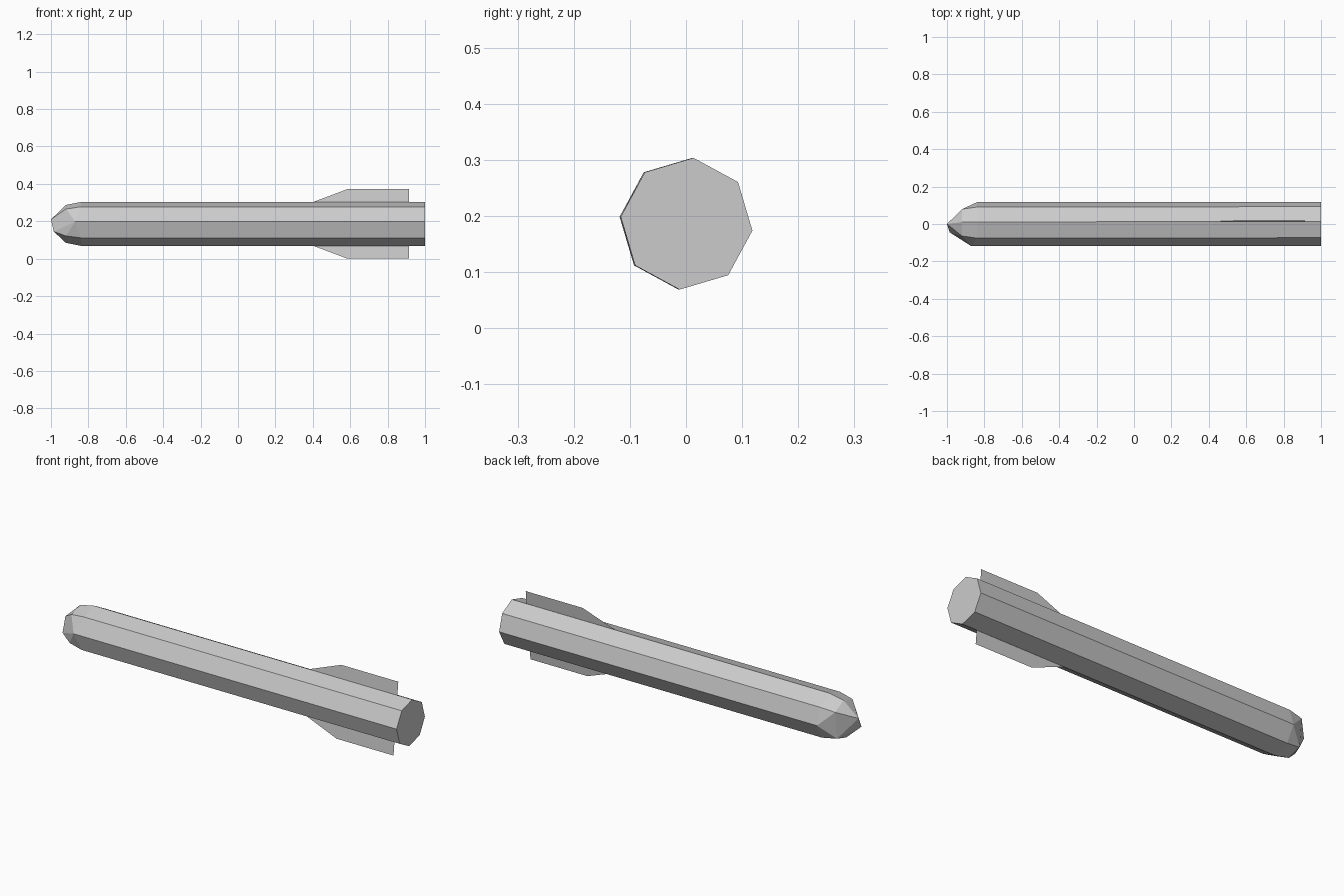
import bpy, bmesh
from math import sin, cos, radians

if "Cube" in bpy.data.objects:
    bpy.data.objects.remove(bpy.data.objects["Cube"])

AXIS_Z, RADIUS, ROLL = 0.186, 0.118, 6


def polar(x, r, angle, shift=0.0):
    """Point at radius r around the body axis, angle measured from up towards +y."""
    a = radians(angle + ROLL)
    return (x, shift + r * sin(a), AXIS_Z + r * cos(a))


def add_object(name, bm):
    mesh = bpy.data.meshes.new(name)
    bm.to_mesh(mesh)
    bm.free()
    obj = bpy.data.objects.new(name, mesh)
    bpy.context.collection.objects.link(obj)
    return obj


# Body: eight-sided tube with a blunt faceted nose, as one convex shell
bm = bmesh.new()
for k in range(8):
    bm.verts.new(polar(1.0, RADIUS, 45 * k, 0.001))
    bm.verts.new(polar(-0.87 if k == 6 else -0.84, RADIUS, 45 * k, -0.001))
for k in (0, 1, 3, 4, 5, 7):
    bm.verts.new(polar(-0.92, 0.102, 45 * k))
bm.verts.new((-0.985, -0.045, 0.145))
bm.verts.new((-1.0, 0.0, 0.21))
hull = bmesh.ops.convex_hull(bm, input=bm.verts[:])
loose = [v for v in bm.verts if not v.link_faces]
bmesh.ops.delete(bm, geom=loose, context='VERTS')
bmesh.ops.dissolve_limit(bm, angle_limit=radians(2), verts=bm.verts[:], edges=bm.edges[:])
bmesh.ops.recalc_face_normals(bm, faces=bm.faces[:])
add_object("body", bm)

# Tail fins: thin sheets on opposite ridges
fin_profile = [(0.40, 0.117), (0.585, 0.187), (0.915, 0.187), (0.915, 0.117)]
for name, angle in (("upper_fin", 0), ("lower_fin", 180)):
    bm = bmesh.new()
    bm.faces.new([bm.verts.new(polar(x, r, angle)) for x, r in fin_profile])
    add_object(name, bm)
